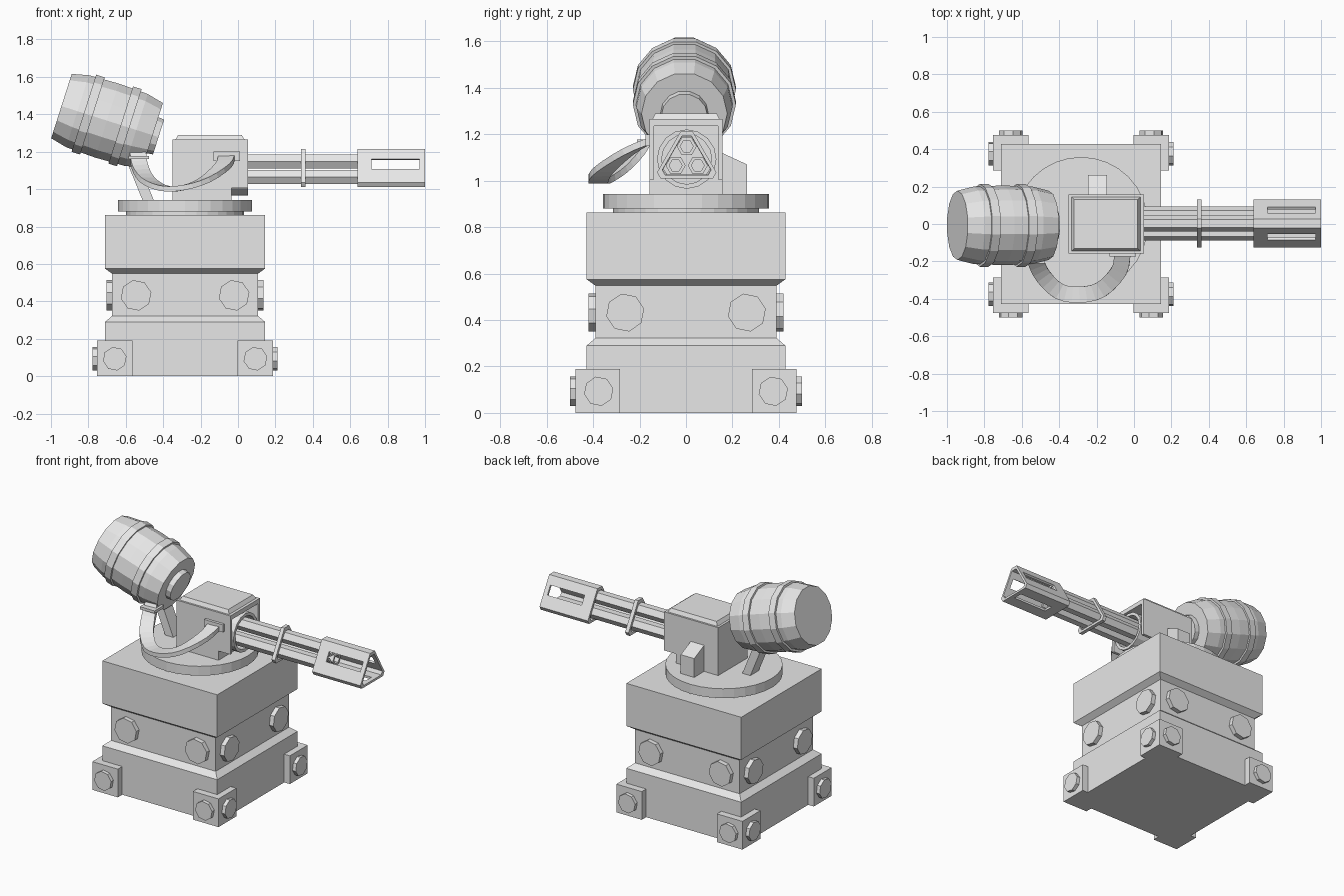
import bpy, bmesh, math
from mathutils import Vector, Matrix

if "Cube" in bpy.data.objects:
    bpy.data.objects.remove(bpy.data.objects["Cube"])

grey = bpy.data.materials.new("plain_grey")
grey.diffuse_color = (0.8, 0.8, 0.8, 1)
grey.use_nodes = True
grey.node_tree.nodes["Principled BSDF"].inputs["Base Color"].default_value = grey.diffuse_color
BX = -0.283                 # centre of the pedestal in x
AXIS = Vector((0, 0.003, 1.093))   # gun axis


def finish(name, bm, matrix=None):
    bmesh.ops.recalc_face_normals(bm, faces=bm.faces)
    me = bpy.data.meshes.new(name)
    bm.to_mesh(me)
    bm.free()
    me.materials.append(grey)
    ob = bpy.data.objects.new(name, me)
    if matrix:
        ob.matrix_world = matrix
    bpy.context.collection.objects.link(ob)
    return ob


def skin(name, loops, matrix=None, closed=False):
    """Join equal-length loops of points; cap the ends unless closed."""
    bm = bmesh.new()
    rings = [[bm.verts.new(p) for p in lp] for lp in loops]
    n = len(rings[0])
    pairs = list(zip(rings, rings[1:])) + ([(rings[-1], rings[0])] if closed else [])
    for a, b in pairs:
        for i in range(n):
            j = (i + 1) % n
            bm.faces.new((a[i], a[j], b[j], b[i]))
    if not closed:
        bm.faces.new(rings[0])
        bm.faces.new(rings[-1])
    return finish(name, bm, matrix)


def rect(x0, x1, y0, y1, z):
    return [(x0, y0, z), (x1, y0, z), (x1, y1, z), (x0, y1, z)]


def box(name, x0, x1, y0, y1, z0, z1):
    return skin(name, [rect(x0, x1, y0, y1, z0), rect(x0, x1, y0, y1, z1)])


def circle(r, n, h, turn=0.0):
    return [(r * math.cos(turn + 2 * math.pi * i / n),
             r * math.sin(turn + 2 * math.pi * i / n), h) for i in range(n)]


def lathe(name, profile, n, loc, direction=(0, 0, 1), turn=0.0, closed=False):
    q = Vector(direction).to_track_quat('Z', 'Y').to_matrix().to_4x4()
    return skin(name, [circle(r, n, h, turn) for r, h in profile],
                Matrix.Translation(loc) @ q, closed)


# Pedestal with chamfered waist
skin("pedestal", [rect(BX - h, BX + h, -h, h, z) for h, z in
                  [(.428, 0), (.428, .29), (.39, .322), (.39, .548), (.428, .575), (.428, .862)]])

# Corner feet and bolts on all four sides
for sx in (-1, 1):
    for sy in (-1, 1):
        xs = sorted((BX + sx * .28, BX + sx * .47))
        ys = sorted((sy * .285, sy * .475))
        box("corner_foot", xs[0], xs[1], ys[0], ys[1], 0, .19)
        for r, off, ax, ay, z, d in ((.064, .376, .47, .475, .093, .024),
                                     (.083, .262, .39, .39, .432, .03)):
            lathe("bolt", [(r, -.01), (r, d)], 8, (BX + sx * ax, sy * off, z), (sx, 0, 0), .2)
            lathe("bolt", [(r, -.01), (r, d)], 8, (BX + sx * off, sy * ay, z), (0, sy, 0), .2)

# Turntable
lathe("turntable", [(.315, .85), (.315, .88), (.358, .88), (.358, .943)], 32, (BX, 0, 0))

# Turret head: block, cheeks, roof and raised hatch
box("head_block", -.35, -.035, -.157, .157, .94, 1.24)
for s in (-1, 1):
    ys = sorted((s * .157, s * .137))
    box("head_cheek", -.04, .053, ys[0], ys[1], 1.005, 1.24)
box("head_roof", -.35, .053, -.157, .157, 1.235, 1.265)
skin("roof_hatch", [rect(-.335, .035, -.145, .145, 1.264), rect(-.32, .02, -.132, .132, 1.29)])
box("hose_socket", -.13, .01, -.175, -.15, 1.15, 1.2)

# Side box with sloping lid
skin("side_box", [[(x, .15, .942), (x, .263, .942), (x, .263, 1.07), (x, .15, 1.122)]
                  for x in (-.245, -.145)])

# Round gun mount
lathe("gun_mount", [(.128, -.045), (.128, .053), (.108, .053), (.108, -.045)], 16,
      AXIS, (1, 0, 0), 0, True)

# Three hexagonal gun barrels
for k in range(3):
    a = math.radians(90 + 120 * k)
    lathe("gun_barrel", [(.043, -.04), (.043, .70), (.028, .70), (.028, .62)], 6,
          AXIS + Vector((0, .055 * math.cos(a), .055 * math.sin(a))), (1, 0, 0))

# Truncated triangular clamp and slotted muzzle cage
TRI = [(-.113, -.083), (.113, -.083), (.128, -.057), (.025, .121), (-.025, .121), (-.128, -.057)]


def tri_tube(name, x0, x1, inner):
    return skin(name, [[(x, y * s, z * s) for y, z in TRI]
                       for x, s in ((x0, 1), (x1, 1), (x1, inner), (x0, inner))],
                Matrix.Translation(AXIS), True)


tri_tube("barrel_clamp", .337, .362, .8)
cage = tri_tube("muzzle_cage", .64, 1.0, .82)
for k in range(3):
    a = math.radians(-90 + 120 * k)
    cut = box("slot_cutter", .715, .97, -.032, .032, .045, .13)
    cut.matrix_world = Matrix.Translation(AXIS) @ Matrix.Rotation(a - math.pi / 2, 4, 'X')
    cut.hide_render = True
    mod = cage.modifiers.new("slot", 'BOOLEAN')
    mod.operation, mod.solver, mod.object = 'DIFFERENCE', 'EXACT', cut
    bpy.context.view_layer.objects.active = cage
    bpy.ops.object.modifier_apply(modifier=mod.name)
    bpy.data.objects.remove(cut)

# Tilted drum with two hoops and an end disc
D0, DD = Vector((-.944, -.007, 1.444)), Vector((.953, 0, -.304))
lathe("drum", [(.185, 0), (.207, .09), (.213, .255), (.207, .42), (.185, .512)], 14, D0, DD)
for h in (.15, .357):
    lathe("drum_hoop", [(.2, h - .024), (.222, h - .024), (.222, h + .024), (.2, h + .024)],
          14, D0, DD, 0, True)
lathe("drum_end_disc", [(.105, .5), (.1, .545)], 14, D0, DD)

# Strut holding the drum
skin("drum_strut", [rect(-.51, -.45, -.045, .045, .94), rect(-.60, -.54, -.045, .045, 1.16)])

# Flat feed hose looping from drum to head
ctrl = [Vector(p) for p in ((-.06, -.15, 1.175), (-.08, -.25, 1.125), (-.175, -.35, 1.05),
                            (-.29, -.378, 1.008), (-.40, -.36, 1.005), (-.485, -.28, 1.05),
                            (-.525, -.20, 1.12), (-.535, -.15, 1.19))]
ext = [2 * ctrl[0] - ctrl[1]] + ctrl + [2 * ctrl[-1] - ctrl[-2]]
path = []
for i in range(1, len(ext) - 2):
    p0, p1, p2, p3 = ext[i - 1:i + 3]
    for s in range(3):
        t = s / 3
        path.append(.5 * (2 * p1 + (p2 - p0) * t + (2 * p0 - 5 * p1 + 4 * p2 - p3) * t * t
                          + (3 * p1 - p0 - 3 * p2 + p3) * t ** 3))
path.append(ctrl[-1])
loops = []
for i, p in enumerate(path):
    tan = (path[min(i + 1, len(path) - 1)] - path[max(i - 1, 0)]).normalized()
    out = Vector((p.x + .29, p.y + .15, 0))
    out = (out - tan * out.dot(tan)).normalized()
    up = tan.cross(out)
    loops.append([p + out * a * .043 + up * b * .014
                  for a, b in ((-1, -1), (1, -1), (1, 1), (-1, 1))])
skin("feed_hose", loops)
box("hose_collar", -.585, -.475, -.21, -.11, 1.16, 1.178)
